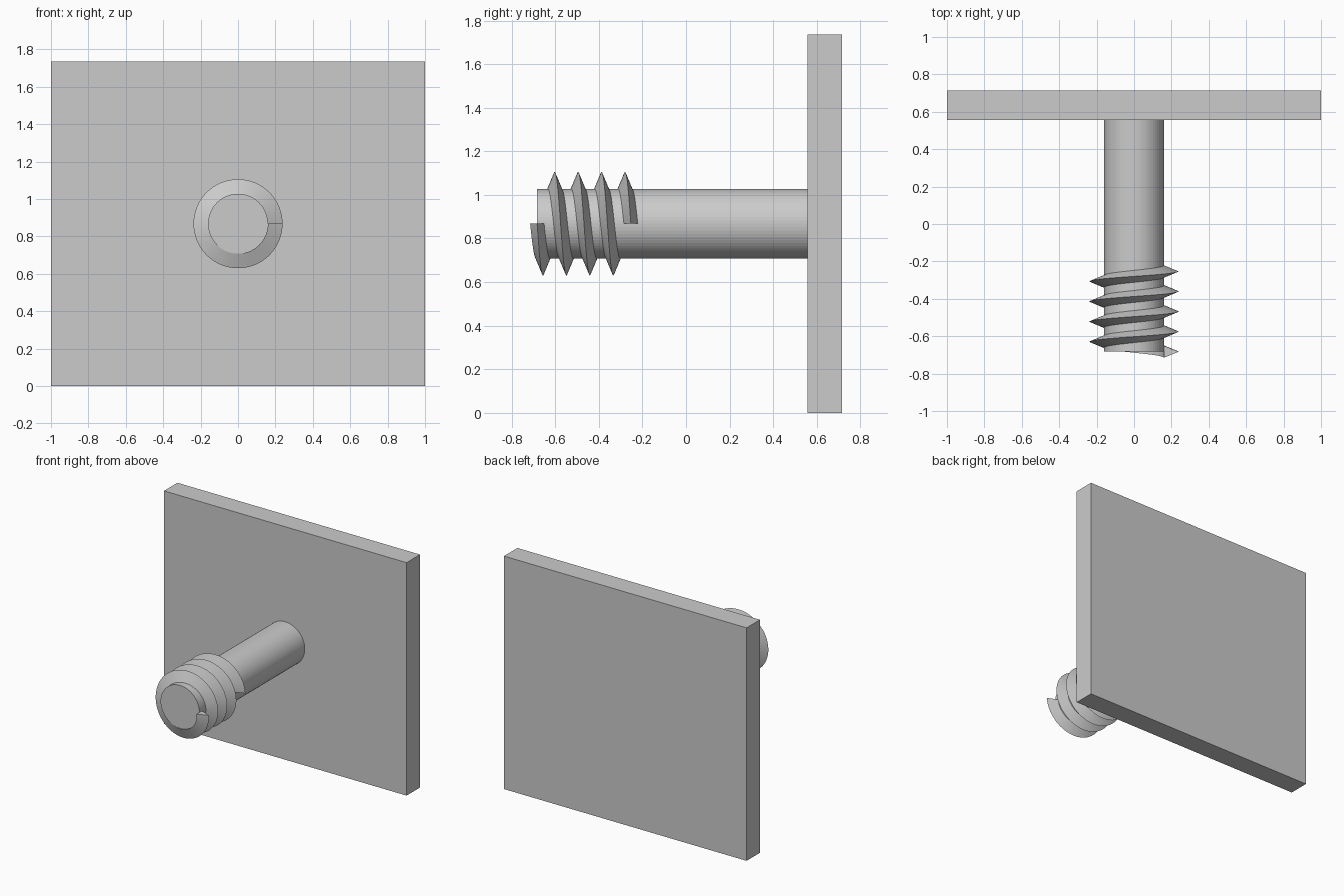
import bpy
import bmesh
from math import cos, sin, pi
from mathutils import Matrix

AXIS_Z = 0.868       # height of the rod's centre line
ROD_R = 0.16
CREST_R = 0.238
SEGMENTS = 64
TURNS = 4
PITCH = 0.1075
THREAD_START = -0.683

cube = bpy.data.objects.get("Cube")
if cube:
    bpy.data.objects.remove(cube, do_unlink=True)

grey = bpy.data.materials.new("plain grey")
grey.use_nodes = True
colour = (0.6, 0.6, 0.6, 1)
grey.diffuse_color = colour
grey.node_tree.nodes["Principled BSDF"].inputs["Base Color"].default_value = colour


def add_object(name, bm):
    bmesh.ops.recalc_face_normals(bm, faces=bm.faces)
    mesh = bpy.data.meshes.new(name)
    bm.to_mesh(mesh)
    bm.free()
    mesh.materials.append(grey)
    obj = bpy.data.objects.new(name, mesh)
    bpy.context.collection.objects.link(obj)
    return obj


# Square-edged back plate
bm = bmesh.new()
bmesh.ops.create_cube(bm, size=1, matrix=Matrix.Translation((0, 0.636, AXIS_Z))
                      @ Matrix.Diagonal((2, 0.158, 2 * AXIS_Z, 1)))
add_object("back_plate", bm)

# Round rod from the plate to the front
front, back = -0.683, 0.557
bm = bmesh.new()
bmesh.ops.create_cone(bm, cap_ends=True, segments=SEGMENTS, radius1=ROD_R, radius2=ROD_R,
                      depth=back - front,
                      matrix=Matrix.Translation((0, (front + back) / 2, AXIS_Z))
                      @ Matrix.Rotation(pi / 2, 4, "X"))
add_object("rod", bm)

# Triangular screw thread: sweep the profile along a helix and close both ends
profile = [(ROD_R, -0.032), (CREST_R, 0), (ROD_R, 0.032)]
bm = bmesh.new()
rings = []
for i in range(TURNS * SEGMENTS + 1):
    turn = i / SEGMENTS
    a = -2 * pi * turn
    y = THREAD_START + PITCH * turn
    rings.append([bm.verts.new((r * cos(a), y + dy, AXIS_Z + r * sin(a)))
                  for r, dy in profile])
for a, b in zip(rings, rings[1:]):
    for j in range(3):
        k = (j + 1) % 3
        bm.faces.new((a[j], a[k], b[k], b[j]))
bm.faces.new(rings[0])
bm.faces.new(rings[-1])
add_object("screw_thread", bm)
